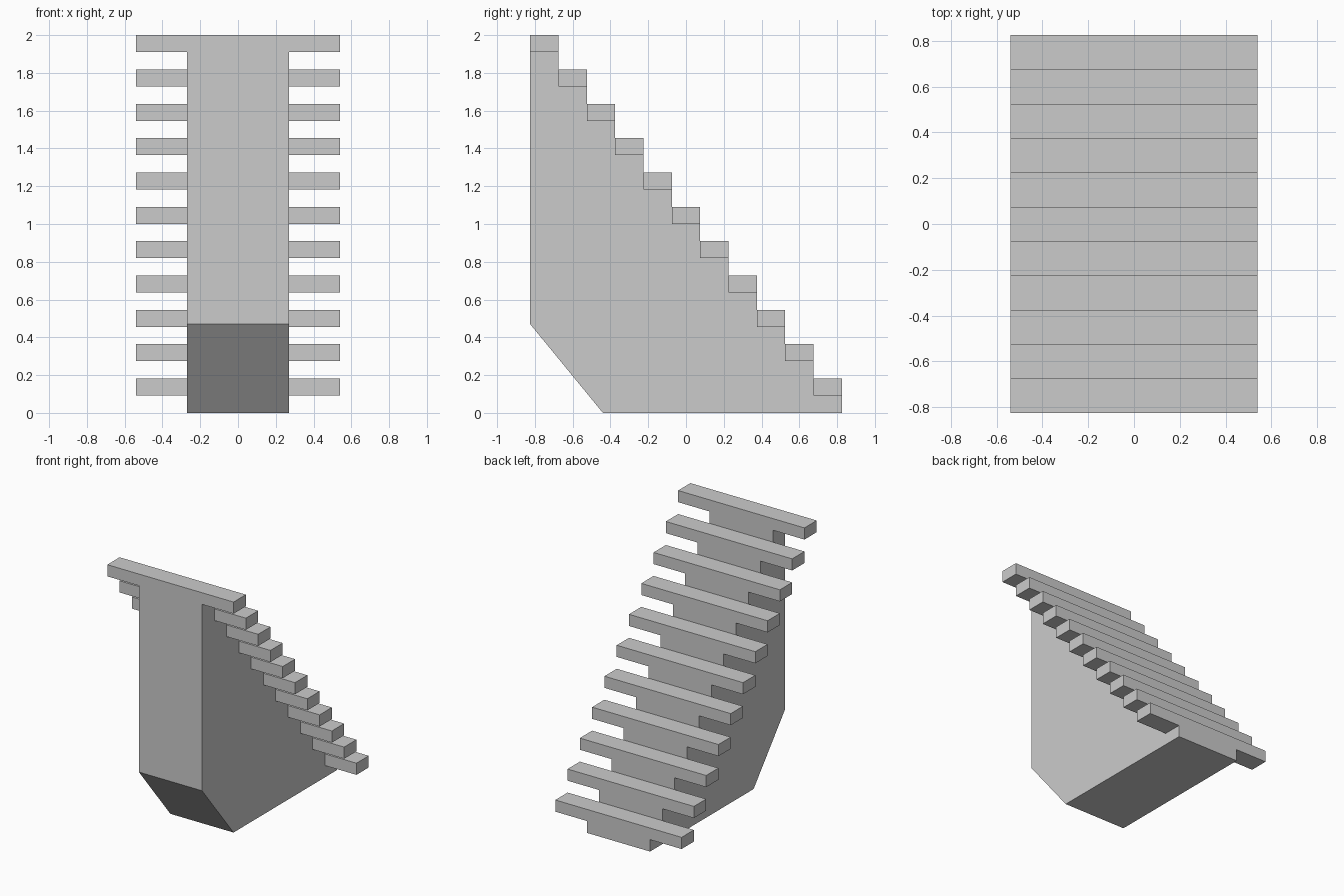
import bpy
import bmesh

if "Cube" in bpy.data.objects:
    bpy.data.objects.remove(bpy.data.objects["Cube"])

STEPS = 11
RISE = 2.0 / STEPS
RUN = 0.15
BACK = -RUN * STEPS / 2
TREAD_T = 0.09
BODY_HALF, TREAD_HALF = 0.27, 0.54


def extrude_profile(name, profile, half_width):
    """Extrude a closed (y, z) profile symmetrically along x."""
    bm = bmesh.new()
    face = bm.faces.new([bm.verts.new((-half_width, y, z)) for y, z in profile])
    new = bmesh.ops.extrude_face_region(bm, geom=[face])["geom"]
    verts = [g for g in new if isinstance(g, bmesh.types.BMVert)]
    bmesh.ops.translate(bm, verts=verts, vec=(2 * half_width, 0, 0))
    bmesh.ops.recalc_face_normals(bm, faces=bm.faces)
    mesh = bpy.data.meshes.new(name)
    bm.to_mesh(mesh)
    bm.free()
    obj = bpy.data.objects.new(name, mesh)
    bpy.context.collection.objects.link(obj)
    return obj


# Central support: sloped lower corner, stepped top under the treads
support = [(-BACK, 0), (-0.44, 0), (BACK, 0.47)]
for i in range(STEPS):
    y, z = BACK + i * RUN, 2 - i * RISE - TREAD_T
    support += [(y, z), (y + RUN, z)]
extrude_profile("stair_support", support, BODY_HALF)

# Wide treads resting on the support
for i in range(STEPS):
    y, z = BACK + i * RUN, 2 - i * RISE
    extrude_profile(f"tread_{i + 1}",
                    [(y, z - TREAD_T), (y + RUN, z - TREAD_T), (y + RUN, z), (y, z)],
                    TREAD_HALF)
